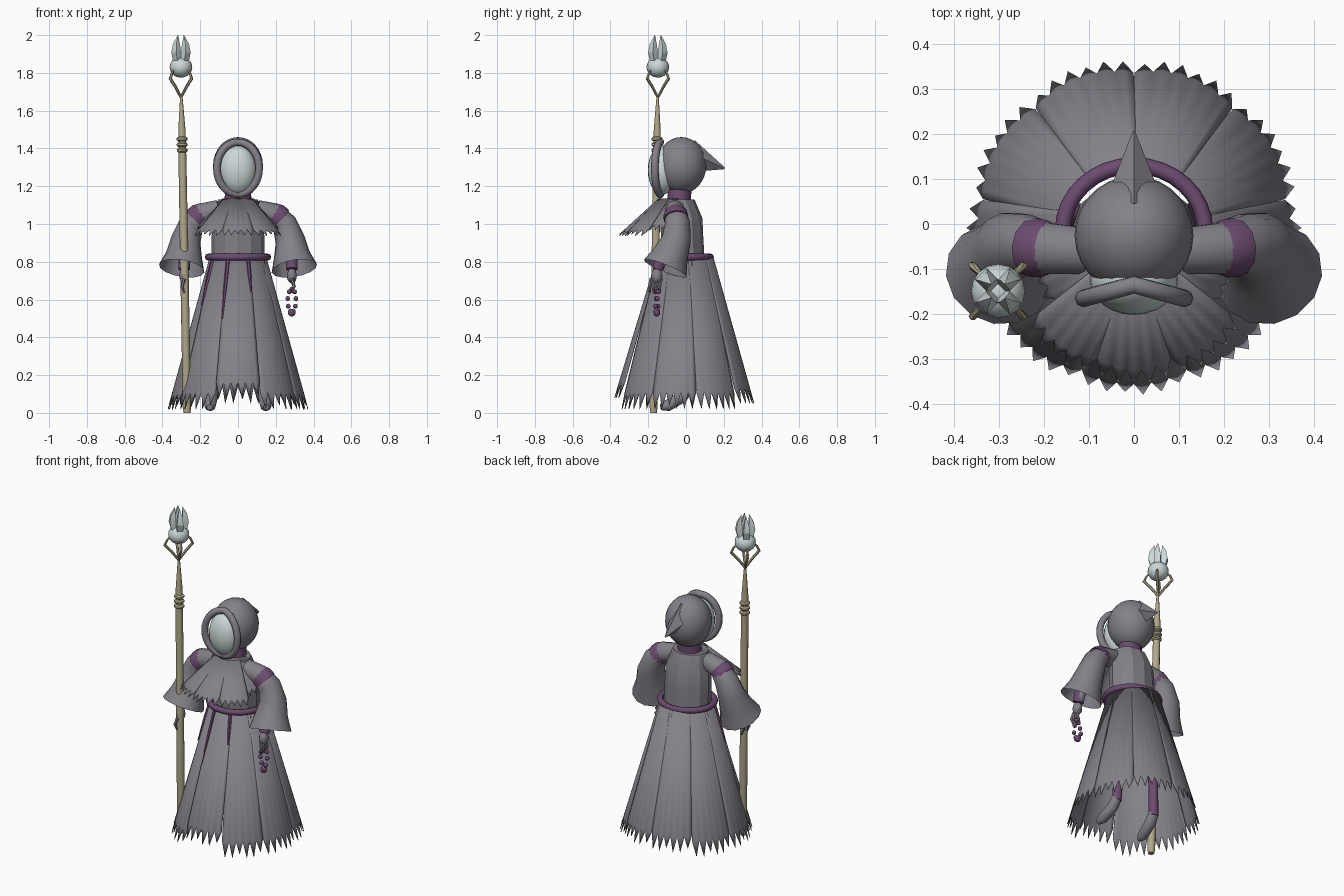
import bpy, bmesh, math
from mathutils import Vector
from math import sin, cos, pi, radians

cube = bpy.data.objects.get("Cube")
if cube:
    bpy.data.objects.remove(cube, do_unlink=True)


def material(name, rgb):
    m = bpy.data.materials.new(name)
    m.use_nodes = True
    m.diffuse_color = (*rgb, 1)
    m.node_tree.nodes["Principled BSDF"].inputs["Base Color"].default_value = (*rgb, 1)
    return m


GREY = material("cloth grey", (0.23, 0.22, 0.25))
PURPLE = material("sash purple", (0.15, 0.07, 0.16))
PALE = material("pale mask", (0.60, 0.68, 0.68))
WOOD = material("staff wood", (0.44, 0.40, 0.26))


def finish(name, bm, mats, angle=35):
    me = bpy.data.meshes.new(name)
    bm.to_mesh(me)
    bm.free()
    for m in mats if isinstance(mats, list) else [mats]:
        me.materials.append(m)
    if angle:
        me.shade_smooth()
        me.set_sharp_from_angle(angle=radians(angle))
    ob = bpy.data.objects.new(name, me)
    bpy.context.scene.collection.objects.link(ob)
    return ob


def ball(name, loc, size, mat, seg=20):
    bm = bmesh.new()
    bmesh.ops.create_uvsphere(bm, u_segments=seg, v_segments=seg // 2 + 2, radius=1)
    for v in bm.verts:
        v.co = Vector(loc) + v.co * Vector(size)
    return finish(name, bm, mat, 60)


def loft(name, rings, mat, angle=35, closed=False, cap=True):
    # Skin a list of vertex rings
    bm = bmesh.new()
    rows = [[bm.verts.new(p) for p in ring] for ring in rings]
    n = len(rows[0])
    for a, b in zip(rows, rows[1:] + rows[:1] if closed else rows[1:]):
        for i in range(n):
            j = (i + 1) % n
            bm.faces.new((a[i], a[j], b[j], b[i]))
    if cap and not closed:
        bm.faces.new(rows[0][::-1])
        bm.faces.new(rows[-1])
    bmesh.ops.recalc_face_normals(bm, faces=bm.faces)
    return finish(name, bm, mat, angle)


def sweep(name, path, radii, mat, sides=12, closed=False, cap=True, angle=50):
    # Round tube along a path, one radius per point
    pts = [Vector(p) for p in path]
    if not isinstance(radii, (list, tuple)):
        radii = [radii] * len(pts)
    rings, side = [], None
    for i, p in enumerate(pts):
        nxt = pts[(i + 1) % len(pts)] if closed else pts[min(i + 1, len(pts) - 1)]
        prv = pts[i - 1] if closed else pts[max(i - 1, 0)]
        t = (nxt - prv).normalized()
        if side is None:
            side = t.cross(Vector((0, 1, 0)) if abs(t.y) < 0.8 else Vector((1, 0, 0)))
        side = (side - t * side.dot(t)).normalized()
        up = t.cross(side)
        rings.append([p + (side * cos(2 * pi * k / sides) + up * sin(2 * pi * k / sides)) * radii[i]
                      for k in range(sides)])
    return loft(name, rings, mat, angle, closed, cap)


def oval(cx, cy, z, rx, ry, n):
    return [(cx + rx * cos(2 * pi * k / n), cy + ry * sin(2 * pi * k / n), z) for k in range(n)]


def tattered_panel(name, angle, cy, top, bottom, width_top, width_low, teeth, depth):
    # Cloth strip leaning outward, with a ragged toothed hem; top and bottom are (radius, z)
    out = Vector((cos(angle), sin(angle), 0))
    side = Vector((-sin(angle), cos(angle), 0))

    def point(u, f):
        r = top[0] + (bottom[0] - top[0]) * f - 0.02 * u * u * (0.6 + f)
        z = top[1] + (bottom[1] - top[1]) * f
        w = (width_top + (width_low - width_top) * f) / 2
        return Vector((0, cy, z)) + out * r + side * u * w

    bm = bmesh.new()
    us = [2 * k / (2 * teeth) * 2 / 2 - 1 for k in range(2 * teeth + 1)]
    high = [bm.verts.new(point(u, 0)) for u in us]
    low = [bm.verts.new(point(u, 1 - depth)) for u in us]
    for k in range(2 * teeth):
        bm.faces.new((high[k], low[k], low[k + 1], high[k + 1]))
    for k in range(0, 2 * teeth, 2):
        drop = 1 - depth * (0.25 if k % 3 == 1 else 0)
        tip = bm.verts.new(point(us[k + 1], drop))
        bm.faces.new((low[k], tip, low[k + 1]))
        bm.faces.new((low[k + 1], tip, low[k + 2]))
    ob = finish(name, bm, GREY, 25)
    solid = ob.modifiers.new("thickness", "SOLIDIFY")
    solid.thickness = 0.004
    return ob


# Hooded head, mask and pointed hood tail
ball("hood", (0, -0.025, 1.31), (0.132, 0.132, 0.15), GREY, 28)
ball("mask", (0, -0.125, 1.285), (0.098, 0.077, 0.13), PALE, 24)
rim = [(0.112 * cos(t), -0.135 - 0.03 * abs(cos(t)), 1.295 + 0.138 * sin(t))
       for t in [2 * pi * k / 32 for k in range(32)]]
sweep("hood_rim", rim, 0.02, GREY, 8, closed=True)
loft("hood_tail", [[(-0.06, 0.06, 1.36), (0, 0.045, 1.445), (0.06, 0.06, 1.36), (0, 0.08, 1.28)],
                   [(-0.003, 0.205, 1.294), (0, 0.205, 1.3), (0.003, 0.205, 1.294), (0, 0.2, 1.29)]],
     GREY, 20)

# Body
loft("torso", [oval(0, -0.015, 0.79, 0.14, 0.115, 12), oval(0, -0.02, 0.92, 0.14, 0.112, 12),
               oval(0, -0.025, 1.03, 0.135, 0.112, 12), oval(0, -0.045, 1.13, 0.105, 0.09, 12)], GREY, 20)
loft("neck", [oval(0, -0.04, 1.08, 0.075, 0.065, 12), oval(0, -0.03, 1.22, 0.065, 0.06, 12)], PURPLE)
sweep("belt", oval(0, -0.015, 0.825, 0.158, 0.145, 32), 0.018, PURPLE, 8, closed=True)

# Skirt of nine ragged panels
for i in range(9):
    a = radians(-90 + 40 * i)
    hem = 0.08 if i == 0 else 0.05 if i in (4, 5) else 0.02
    tattered_panel(f"skirt_panel_{i + 1}", a, -0.005, (0.15, 0.825), (0.375, hem), 0.12, 0.245, 6, 0.11)

# Shoulder cape over the chest
for i, a in enumerate((-90, -52, -128, -18, -162)):
    r, z = (0.30, 0.94) if i < 3 else (0.23, 0.97)
    tattered_panel(f"cape_panel_{i + 1}", radians(a), -0.06, (0.085, 1.135), (r, z), 0.085, 0.18, 5, 0.16)

# Sash ends hanging between the front panels
for i, (a, low) in enumerate(((-110, 0.5), (-150, 0.57), (-70, 0.64))):
    out = Vector((cos(radians(a)), sin(radians(a)), 0))
    path = [out * (0.152 + 0.28 * (0.82 - z)) + Vector((0, -0.005, z)) for z in (0.82, (0.82 + low) / 2, low)]
    sweep(f"sash_end_{i + 1}", path, [0.011, 0.010, 0.004], PURPLE, 6)

# Arms, hands and legs, mirrored
for s, label in ((1, "left"), (-1, "right")):
    sleeve = [(s * 0.10, -0.06, 1.075), (s * 0.19, -0.055, 1.055), (s * 0.245, -0.045, 1.0),
              (s * 0.275, -0.05, 0.92), (s * 0.285, -0.08, 0.84), (s * 0.298, -0.11, 0.765)]
    sweep(f"{label}_sleeve", sleeve, [0.052, 0.058, 0.068, 0.078, 0.095, 0.122], GREY, 14, cap=False)
    sweep(f"{label}_shoulder_patch", [(s * 0.178, -0.06, 1.065), (s * 0.2, -0.055, 1.05), (s * 0.225, -0.052, 1.025)],
          [0.05, 0.064, 0.066], PURPLE, 12)
    hx = s * 0.285
    sweep(f"{label}_forearm", [(s * 0.275, -0.07, 0.9), (hx, -0.14, 0.77)], 0.024, GREY, 10)
    sweep(f"{label}_wristband", [(hx, -0.13, 0.82), (hx, -0.15, 0.76)], 0.031, PURPLE, 10)
    ball(f"{label}_palm", (hx, -0.155, 0.725), (0.026, 0.03, 0.04), GREY, 12)
    for f in range(4):
        y = -0.185 + 0.018 * f
        sweep(f"{label}_finger_{f + 1}", [(hx, y, 0.71), (hx + s * 0.012, y - 0.008, 0.67),
                                          (hx, y - 0.004, 0.635)], [0.01, 0.009, 0.004], GREY, 6)
    sweep(f"{label}_leg", [(s * 0.09, 0.02, 0.6), (s * 0.125, 0.02, 0.35), (s * 0.135, 0.01, 0.11)], 0.027, PURPLE, 10)
    sweep(f"{label}_foot", [(s * 0.135, 0.012, 0.13), (s * 0.138, -0.02, 0.085), (s * 0.148, -0.1, 0.037),
                            (s * 0.15, -0.135, 0.03)], [0.029, 0.032, 0.03, 0.016], GREY, 12)

# Loop of beads in the left hand
for k in range(9):
    t = 2 * pi * k / 9 + pi / 2
    ball(f"bead_{k + 1}", (0.285 + 0.022 * cos(t), -0.155 + 0.008 * sin(2 * t), 0.595 + 0.06 * sin(t)),
         (0.013, 0.013, 0.013), PURPLE, 10)
ball("large_bead", (0.285, -0.155, 0.53), (0.021, 0.018, 0.02), PURPLE, 10)


# Staff with rings, prongs, orb and crystal
def on_staff(z):
    return Vector((-0.27 - 0.018 * z, -0.172 + 0.013 * z, z))


sweep("staff_shaft", [on_staff(z) for z in (0.0, 0.03, 0.8, 1.35, 1.5, 1.68)],
      [0.018, 0.022, 0.022, 0.021, 0.019, 0.006], WOOD, 10)
for i, z in enumerate((1.39, 1.42, 1.45)):
    sweep(f"staff_ring_{i + 1}", [on_staff(z + d) for d in (-0.012, -0.005, 0.005, 0.012)],
          [0.02, 0.029, 0.029, 0.02], WOOD, 12)
top = Vector((-0.302, -0.149, 0))
for k in range(4):
    a = pi / 4 + k * pi / 2
    d = Vector((cos(a), sin(a), 0))
    sweep(f"staff_prong_{k + 1}", [top + d * r + Vector((0, 0, z)) for r, z in
                                   ((0.0, 1.67), (0.04, 1.725), (0.08, 1.77), (0.066, 1.8), (0.048, 1.82))],
          [0.007, 0.008, 0.009, 0.007, 0.003], WOOD, 6)
    sweep(f"crystal_shard_{k + 1}", [top + d * r + Vector((0, 0, z)) for r, z in
                                     ((0.022, 1.85), (0.036, 1.91), (0.034, 1.95), (0.022, 2.0))],
          [0.024, 0.026, 0.019, 0.001], PALE, 4, angle=20)
ball("staff_orb", top + Vector((0, 0, 1.83)), (0.06, 0.06, 0.055), PALE, 16)
